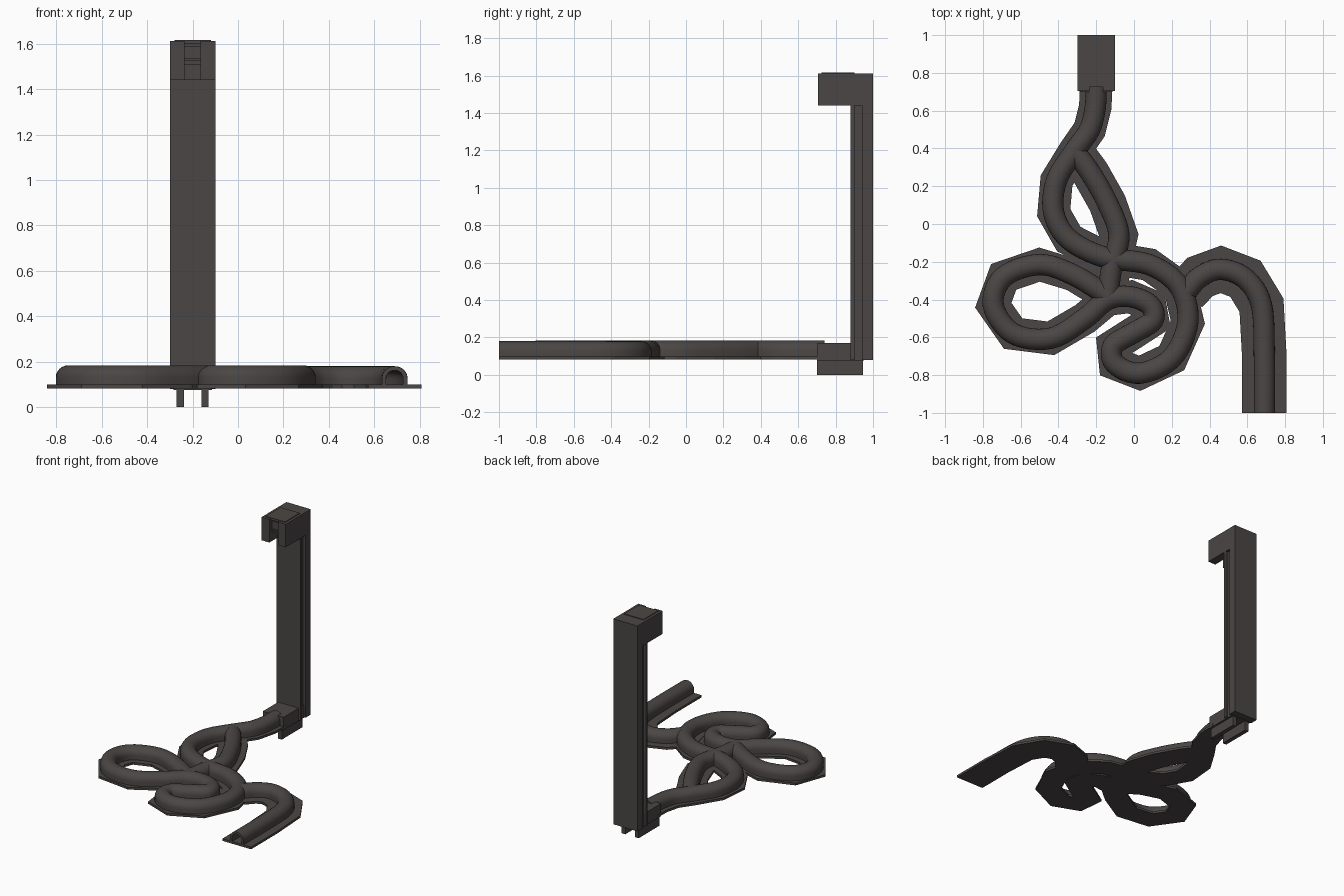
import bpy, bmesh, math
from mathutils import Vector

if "Cube" in bpy.data.objects:
    bpy.data.objects.remove(bpy.data.objects["Cube"])

mat = bpy.data.materials.new("dark warm grey")
mat.diffuse_color = (0.068, 0.061, 0.058, 1)
mat.use_nodes = True
mat.node_tree.nodes["Principled BSDF"].inputs["Base Color"].default_value = mat.diffuse_color


def finish(name, bm, smooth=False):
    bmesh.ops.recalc_face_normals(bm, faces=bm.faces)
    me = bpy.data.meshes.new(name)
    bm.to_mesh(me)
    bm.free()
    ob = bpy.data.objects.new(name, me)
    bpy.context.collection.objects.link(ob)
    me.materials.append(mat)
    if smooth:
        bpy.ops.object.select_all(action='DESELECT')
        ob.select_set(True)
        bpy.context.view_layer.objects.active = ob
        bpy.ops.object.shade_smooth_by_angle(angle=math.radians(40))
    return ob


def box(name, x0, x1, y0, y1, z0, z1):
    bm = bmesh.new()
    bmesh.ops.create_cube(bm, size=1)
    for v in bm.verts:
        v.co = ((x0 + x1) / 2 + v.co.x * (x1 - x0),
                (y0 + y1) / 2 + v.co.y * (y1 - y0),
                (z0 + z1) / 2 + v.co.z * (z1 - z0))
    return finish(name, bm)


def spline(pts, n=6):
    """Catmull-Rom curve through the points."""
    p = [2 * pts[0] - pts[1]] + pts + [2 * pts[-1] - pts[-2]]
    out = []
    for i in range(1, len(p) - 2):
        a, b, c, d = p[i - 1:i + 3]
        for k in range(n):
            t = k / n
            out.append(0.5 * (2 * b + (c - a) * t + (2 * a - 5 * b + 4 * c - d) * t * t
                              + (3 * b - a - 3 * c + d) * t ** 3))
    return out + [pts[-1]]


def sweep(name, pts, profile, smooth):
    """Sweep a closed (sideways, height) profile along a flat path."""
    bm = bmesh.new()
    rings = []
    for i, p in enumerate(pts):
        a = (p - pts[max(i - 1, 0)])
        b = (pts[min(i + 1, len(pts) - 1)] - p)
        a = a.normalized() if a.length else b.normalized()
        b = b.normalized() if b.length else a
        t = (a + b).normalized()
        m = 1 / max(t.dot(a), 0.8)
        rings.append([bm.verts.new((p.x - t.y * s * m, p.y + t.x * s * m, z)) for s, z in profile])
    n = len(profile)
    for r, q in zip(rings, rings[1:]):
        for j in range(n):
            bm.faces.new((r[j], r[(j + 1) % n], q[(j + 1) % n], q[j]))
    bm.faces.new(rings[0])
    bm.faces.new(rings[-1])
    return finish(name, bm, smooth)


def arch(w, top):
    """Hollow tunnel section with rounded shoulders."""
    def arc(r, t):
        z0 = t - r * 0.95
        return [(r, 0.098)] + [(r * math.cos(k * math.pi / 12), z0 + r * 0.95 * math.sin(k * math.pi / 12))
                               for k in range(13)] + [(-r, 0.098)]
    return arc(w, top) + arc(w - 0.018, top - 0.018)[::-1]


# Winding floor tube: tail, main loops and the crossing strand
tail = [(.69, -1), (.69, -.7), (.675, -.43), (.59, -.29), (.46, -.24), (.35, -.28), (.275, -.36)]
loops = [(-.20, .74), (-.205, .62), (-.235, .50), (-.315, .385), (-.41, .23), (-.425, .06), (-.345, -.08),
         (-.16, -.175), (.08, -.215), (.24, -.33), (.285, -.52), (.20, -.71), (.03, -.79),
         (-.10, -.74), (-.11, -.645), (.00, -.575), (.10, -.51), (.085, -.43), (-.02, -.385), (-.14, -.40),
         (-.26, -.50), (-.44, -.605), (-.64, -.58), (-.745, -.43), (-.69, -.28), (-.50, -.215), (-.32, -.27),
         (-.14, -.38)]
cross = [(-.14, -.40), (-.12, -.24), (-.08, -.06), (-.14, .11), (-.23, .27), (-.315, .385)]
for name, path, half, top in (("tail", tail, .118, .18), ("loops", loops, .086, .184),
                              ("crossing", cross, .10, .184)):
    pts = [Vector(p) for p in path]
    sweep(name + "_tube", spline(pts), arch(.056, top), True)
    # Faceted floor strip below the tube
    sweep(name + "_strip", pts, [(-half, .082), (half, .082), (half, .099), (-half, .099)], False)

# Upright column: front plate, recessed core, back body
box("column_front_plate", -.30, -.10, .88, .90, .08, 1.45)
box("column_core", -.28, -.12, .895, .945, .08, 1.45)
box("column_back", -.30, -.10, .94, 1.0, .08, 1.612)

# Overhanging head with slotted front
box("head_rear", -.30, -.10, .80, .945, 1.44, 1.612)
for side in (-1, 1):
    c = -.20 + side * .0675
    box("head_jaw", c - .0325, c + .0325, .705, .81, 1.44, 1.612)
box("head_slot_block", -.24, -.16, .735, .81, 1.51, 1.59)
box("head_slot_lip", -.24, -.16, .725, .81, 1.525, 1.535)
box("head_top_plate", -.28, -.12, .725, .90, 1.60, 1.617)

# Lower connector with two hanging rails
box("connector_body", -.285, -.115, .70, .95, .075, .17)
for side in (-1, 1):
    c = -.20 + side * .055
    box("connector_rail", c - .016, c + .016, .70, .945, 0, .08)
